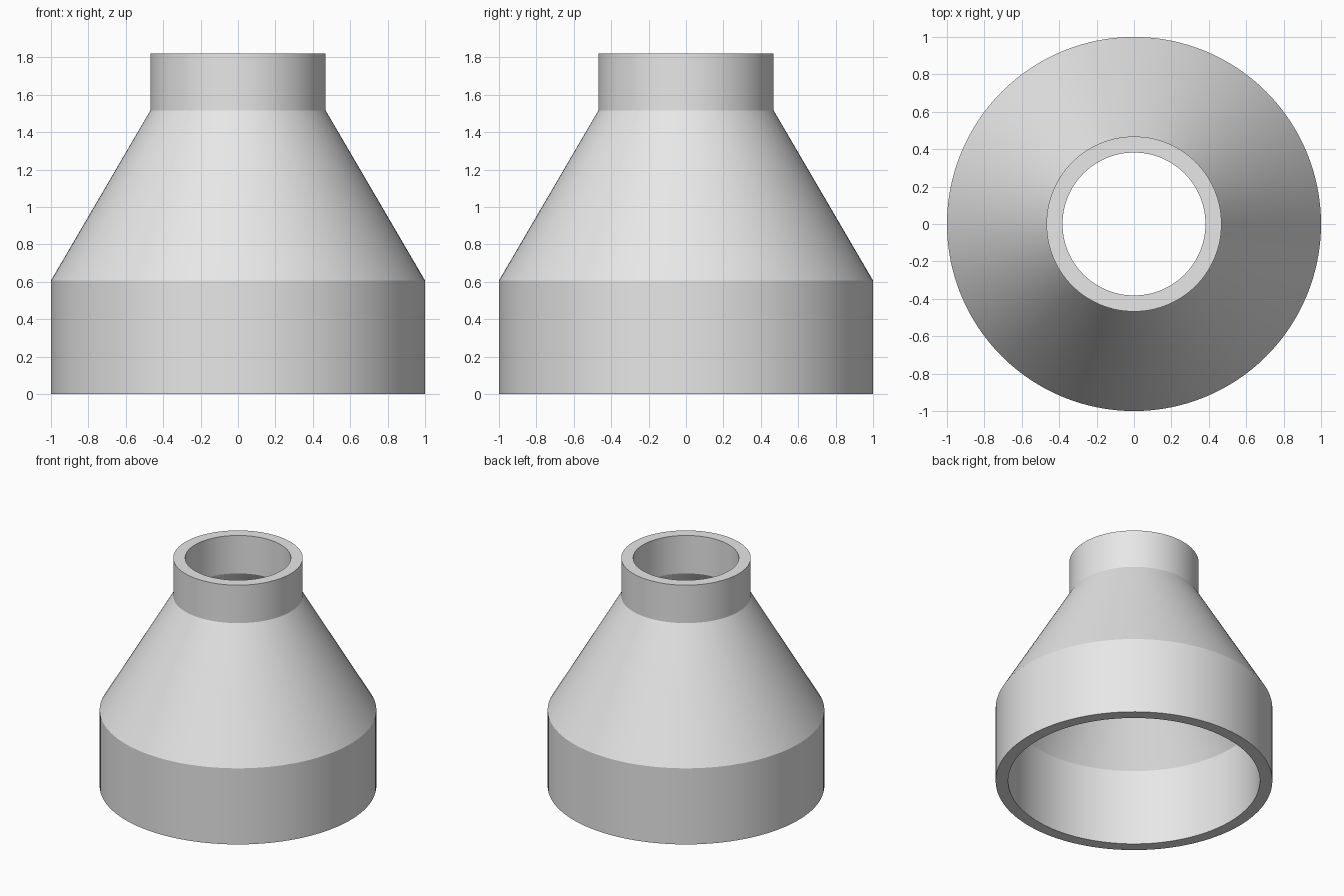
import bpy
import bmesh
import math

cube = bpy.data.objects.get("Cube")
if cube:
    bpy.data.objects.remove(cube, do_unlink=True)

SEGMENTS = 128

# Plain grey material
grey = bpy.data.materials.new("light_grey")
grey.use_nodes = True
colour = (0.8, 0.8, 0.8, 1)
grey.diffuse_color = colour
grey.node_tree.nodes["Principled BSDF"].inputs["Base Color"].default_value = colour


def lathe(name, profile, material):
    """Revolve a closed (radius, height) profile around the z axis."""
    bm = bmesh.new()
    verts = [bm.verts.new((r, 0, z)) for r, z in profile]
    edges = [bm.edges.new((a, b)) for a, b in zip(verts, verts[1:] + verts[:1])]
    bmesh.ops.spin(bm, geom=verts + edges, cent=(0, 0, 0), axis=(0, 0, 1),
                   angle=math.tau, steps=SEGMENTS, use_merge=False)
    bmesh.ops.remove_doubles(bm, verts=bm.verts, dist=0.0005)
    bmesh.ops.recalc_face_normals(bm, faces=bm.faces)
    mesh = bpy.data.meshes.new(name)
    bm.to_mesh(mesh)
    bm.free()
    mesh.materials.append(material)
    obj = bpy.data.objects.new(name, mesh)
    bpy.context.collection.objects.link(obj)
    bpy.ops.object.select_all(action="DESELECT")
    obj.select_set(True)
    bpy.context.view_layer.objects.active = obj
    bpy.ops.object.shade_smooth_by_angle(angle=math.radians(20))
    return obj


# Wide collar, cone and narrow neck: outer wall upwards, bore downwards
outer = [(1.0, 0), (1.0, 0.607), (0.468, 1.517), (0.468, 1.82)]
bore = [(0.382, 1.82), (0.382, 1.517), (0.91, 0.607), (0.91, 0)]
lathe("pipe_reducer", outer + bore, grey)
